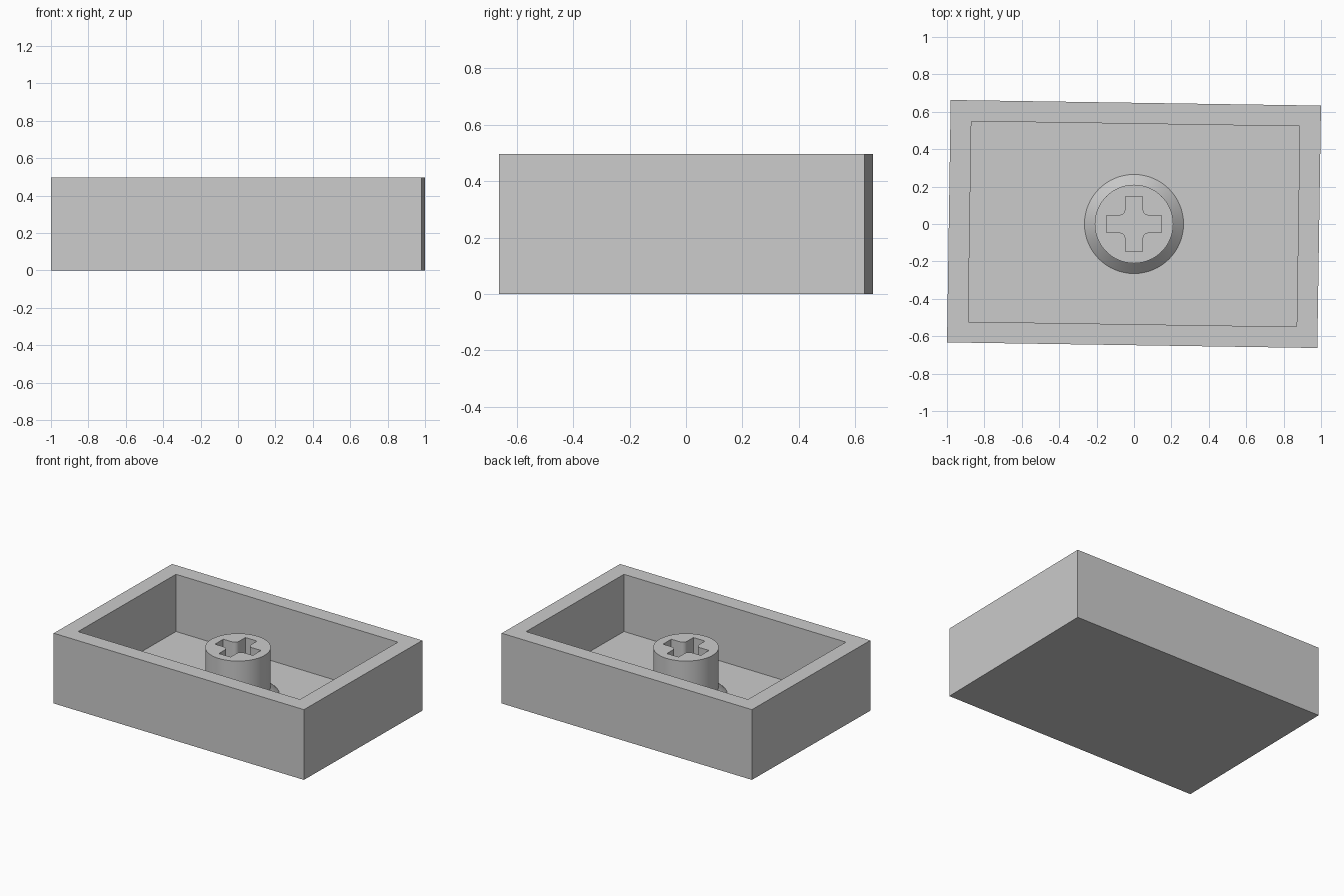
import bpy, bmesh
from math import sin, cos, pi, radians
from mathutils import Matrix, Vector

cube = bpy.data.objects.get("Cube")
if cube:
    bpy.data.objects.remove(cube)

HALF_X, HALF_Y, HEIGHT = 0.99, 0.648, 0.497
WALL, FLOOR, STEM_TOP = 0.112, 0.092, 0.423

grey = bpy.data.materials.new("plain grey")
grey.use_nodes = True
grey.diffuse_color = (0.6, 0.6, 0.6, 1)
grey.node_tree.nodes["Principled BSDF"].inputs["Base Color"].default_value = grey.diffuse_color


def add_object(name, bm):
    bmesh.ops.recalc_face_normals(bm, faces=bm.faces)
    mesh = bpy.data.meshes.new(name)
    bm.to_mesh(mesh)
    bm.free()
    mesh.materials.append(grey)
    obj = bpy.data.objects.new(name, mesh)
    bpy.context.collection.objects.link(obj)
    return obj


# Open tray: a block whose top is inset and pushed down to the floor
bm = bmesh.new()
bmesh.ops.create_cube(bm, size=1, matrix=Matrix.Translation((0, 0, HEIGHT / 2))
                      @ Matrix.Diagonal((2 * HALF_X, 2 * HALF_Y, HEIGHT, 1)))
top = max(bm.faces, key=lambda f: f.calc_center_median().z)
bmesh.ops.inset_region(bm, faces=[top], thickness=WALL, use_even_offset=True)
inner = bmesh.ops.extrude_discrete_faces(bm, faces=[top])["faces"]
bmesh.ops.translate(bm, verts=inner[0].verts, vec=(0, 0, FLOOR - HEIGHT))
tray = add_object("tray", bm)
tray.rotation_euler.z = radians(-0.87)

# Round stem with a flared foot
bm = bmesh.new()
profile = [(0.265, FLOOR - 0.01), (0.265, FLOOR), (0.21, FLOOR + 0.055), (0.21, STEM_TOP)]
rings = [[bm.verts.new((r * cos(2 * pi * i / 64), r * sin(2 * pi * i / 64), z))
          for i in range(64)] for r, z in profile]
for low, high in zip(rings, rings[1:]):
    for i in range(64):
        j = (i + 1) % 64
        bm.faces.new((low[i], low[j], high[j], high[i]))
bm.faces.new(rings[0])
bm.faces.new(rings[-1])
stem = add_object("stem", bm)

# Cross-shaped socket with rounded inner corners
ARM, HALF_W, FILLET = 0.148, 0.046, 0.032
corner = [Vector((HALF_W, ARM, 0))]
for k in range(6):
    a = pi + k * pi / 10
    corner.append(Vector((HALF_W + FILLET * (1 + cos(a)), HALF_W + FILLET * (1 + sin(a)), 0)))
corner.append(Vector((ARM, HALF_W, 0)))
bm = bmesh.new()
outline = [bm.verts.new(Matrix.Rotation(-q * pi / 2, 3, 'Z') @ p) for q in range(4) for p in corner]
base = bm.faces.new(outline)
side = bmesh.ops.extrude_face_region(bm, geom=[base])["geom"]
bmesh.ops.translate(bm, verts=[v for v in side if isinstance(v, bmesh.types.BMVert)], vec=(0, 0, 0.6))
cutter = add_object("socket_cutter", bm)
cutter.hide_render = True

# Cut the socket, then drop the cutter
bpy.ops.object.select_all(action='DESELECT')
bpy.context.view_layer.objects.active = stem
stem.select_set(True)
cut = stem.modifiers.new("socket", 'BOOLEAN')
cut.operation, cut.solver, cut.object = 'DIFFERENCE', 'EXACT', cutter
bpy.ops.object.modifier_apply(modifier=cut.name)
bpy.data.objects.remove(cutter)
bpy.ops.object.shade_smooth_by_angle(angle=radians(30))
